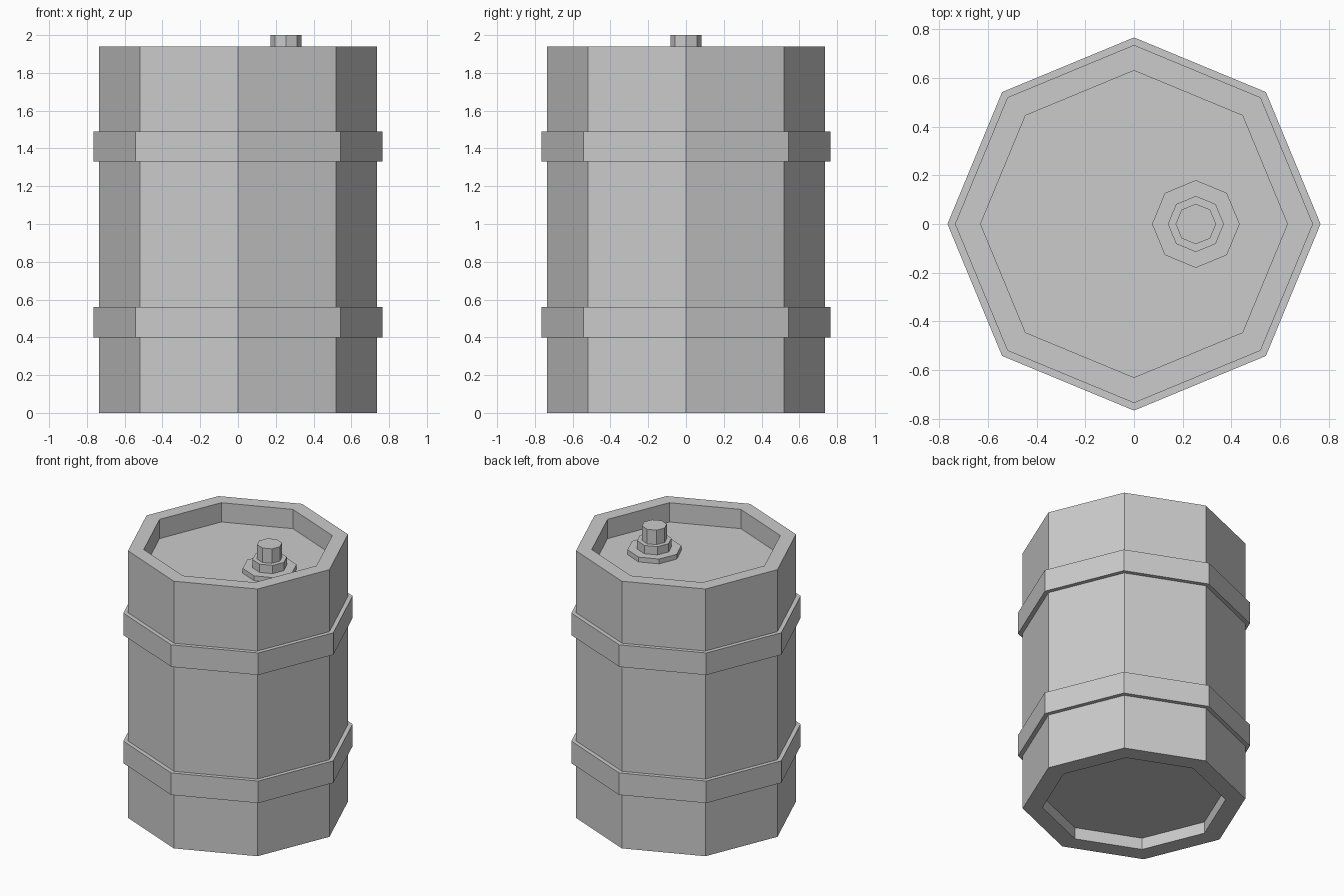
import bpy, bmesh
from math import cos, sin, pi

if "Cube" in bpy.data.objects:
    bpy.data.objects.remove(bpy.data.objects["Cube"])

SIDES = 8


def lathe(name, profile, x=0.0):
    """Eight-sided turned part; profile runs (radius, z) from bottom to top, ends capped."""
    bm = bmesh.new()
    rings = []
    for r, z in profile:
        rings.append([bm.verts.new((x + r * cos(2 * pi * i / SIDES),
                                    r * sin(2 * pi * i / SIDES), z))
                      for i in range(SIDES)])
    for a, b in zip(rings, rings[1:]):
        for i in range(SIDES):
            j = (i + 1) % SIDES
            bm.faces.new((a[i], a[j], b[j], b[i]))
    bm.faces.new(rings[0][::-1])
    bm.faces.new(rings[-1])
    bmesh.ops.recalc_face_normals(bm, faces=bm.faces)
    mesh = bpy.data.meshes.new(name)
    bm.to_mesh(mesh)
    bm.free()
    obj = bpy.data.objects.new(name, mesh)
    bpy.context.collection.objects.link(obj)
    return obj


BODY, BAND = 0.735, 0.766        # outer radii
TOP, LID = 1.94, 1.80            # rim and recessed lid heights

# Barrel shell: recessed base, wall with two raised bands, recessed lid
profile = [(0.605, 0.085), (0.605, 0.0), (BODY, 0.0)]
for low, high in ((0.40, 0.56), (1.33, 1.49)):
    profile += [(BODY, low), (BAND, low), (BAND, high), (BODY, high)]
profile += [(BODY, TOP), (0.63, TOP), (0.63, LID)]
lathe("barrel_body", profile)

# Stepped filler plug standing on the lid
lathe("filler_plug", [(0.18, LID), (0.18, 1.835), (0.115, 1.835),
                      (0.115, 1.895), (0.083, 1.895), (0.083, 2.0)], x=0.254)
